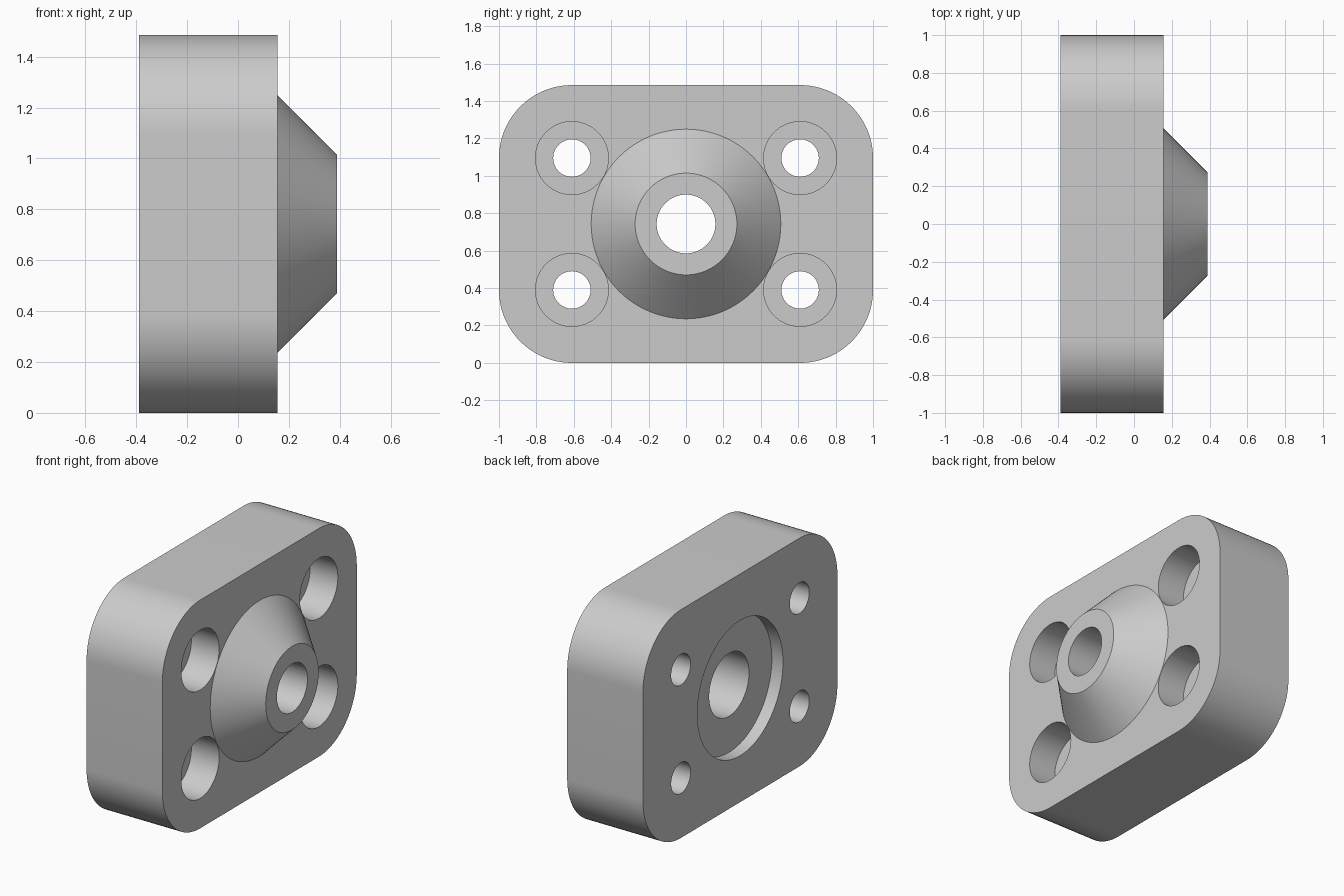
import bpy, bmesh
from math import cos, sin, pi, radians

if "Cube" in bpy.data.objects:
    bpy.data.objects.remove(bpy.data.objects["Cube"], do_unlink=True)

BACK, FACE, TIP = -0.39, 0.155, 0.39
HEIGHT, CORNER = 1.485, 0.39
MID = HEIGHT / 2
BOLT_Y, BOLT_Z = 1 - CORNER, MID - CORNER

grey = bpy.data.materials.new("plain grey")
grey.use_nodes = True
colour = (0.6, 0.6, 0.6, 1)
grey.diffuse_color = colour
grey.node_tree.nodes["Principled BSDF"].inputs["Base Color"].default_value = colour


def loft(name, rings):
    """Join equal-sized rings of points into a closed solid."""
    bm = bmesh.new()
    loops = [[bm.verts.new(p) for p in ring] for ring in rings]
    for a, b in zip(loops, loops[1:]):
        for i in range(len(a)):
            j = (i + 1) % len(a)
            bm.faces.new((a[i], a[j], b[j], b[i]))
    bm.faces.new(loops[0])
    bm.faces.new(loops[-1])
    bmesh.ops.recalc_face_normals(bm, faces=bm.faces)
    mesh = bpy.data.meshes.new(name)
    bm.to_mesh(mesh)
    bm.free()
    mesh.materials.append(grey)
    obj = bpy.data.objects.new(name, mesh)
    bpy.context.collection.objects.link(obj)
    return obj


def turned(name, profile, y=0, z=MID, sides=96):
    """Solid turned about an axis along x from (x, radius) points."""
    angles = [2 * pi * i / sides for i in range(sides)]
    return loft(name, [[(x, y + r * cos(a), z + r * sin(a)) for a in angles]
                       for x, r in profile])


def combine(target, tool, operation):
    """Apply a boolean and discard the tool."""
    tool.hide_render = True
    mod = target.modifiers.new(operation, "BOOLEAN")
    mod.operation, mod.solver, mod.object = operation, "EXACT", tool
    bpy.ops.object.select_all(action="DESELECT")
    bpy.context.view_layer.objects.active = target
    target.select_set(True)
    bpy.ops.object.modifier_apply(modifier=mod.name)
    bpy.data.objects.remove(tool, do_unlink=True)


# Plate with rounded corners
outline = []
for quarter, (sy, sz) in enumerate([(1, 1), (-1, 1), (-1, -1), (1, -1)]):
    for step in range(25):
        a = (quarter + step / 24) * pi / 2
        outline.append((sy * BOLT_Y + CORNER * cos(a),
                        MID + sz * BOLT_Z + CORNER * sin(a)))
flange = loft("flange_plate", [[(x, y, z) for y, z in outline] for x in (BACK, FACE)])

# Counterbored bolt holes
for sy in (-1, 1):
    for sz in (-1, 1):
        hole = turned("bolt_hole_cutter",
                      [(-0.5, 0.1), (FACE - 0.2, 0.1), (FACE - 0.2, 0.195), (0.5, 0.195)],
                      sy * BOLT_Y, MID + sz * BOLT_Z, 64)
        combine(flange, hole, "DIFFERENCE")

# Conical boss, rooted inside the plate
boss = turned("conical_boss", [(0, 0.35), (FACE, 0.507), (TIP, 0.272)])
combine(flange, boss, "UNION")

# Stepped central bore with the shallow recess at the back
bore = turned("bore_cutter", [(-0.5, 0.44), (-0.31, 0.44), (-0.31, 0.205),
                              (FACE, 0.205), (FACE, 0.157), (0.5, 0.157)])
combine(flange, bore, "DIFFERENCE")

bpy.ops.object.shade_smooth_by_angle(angle=radians(30))
